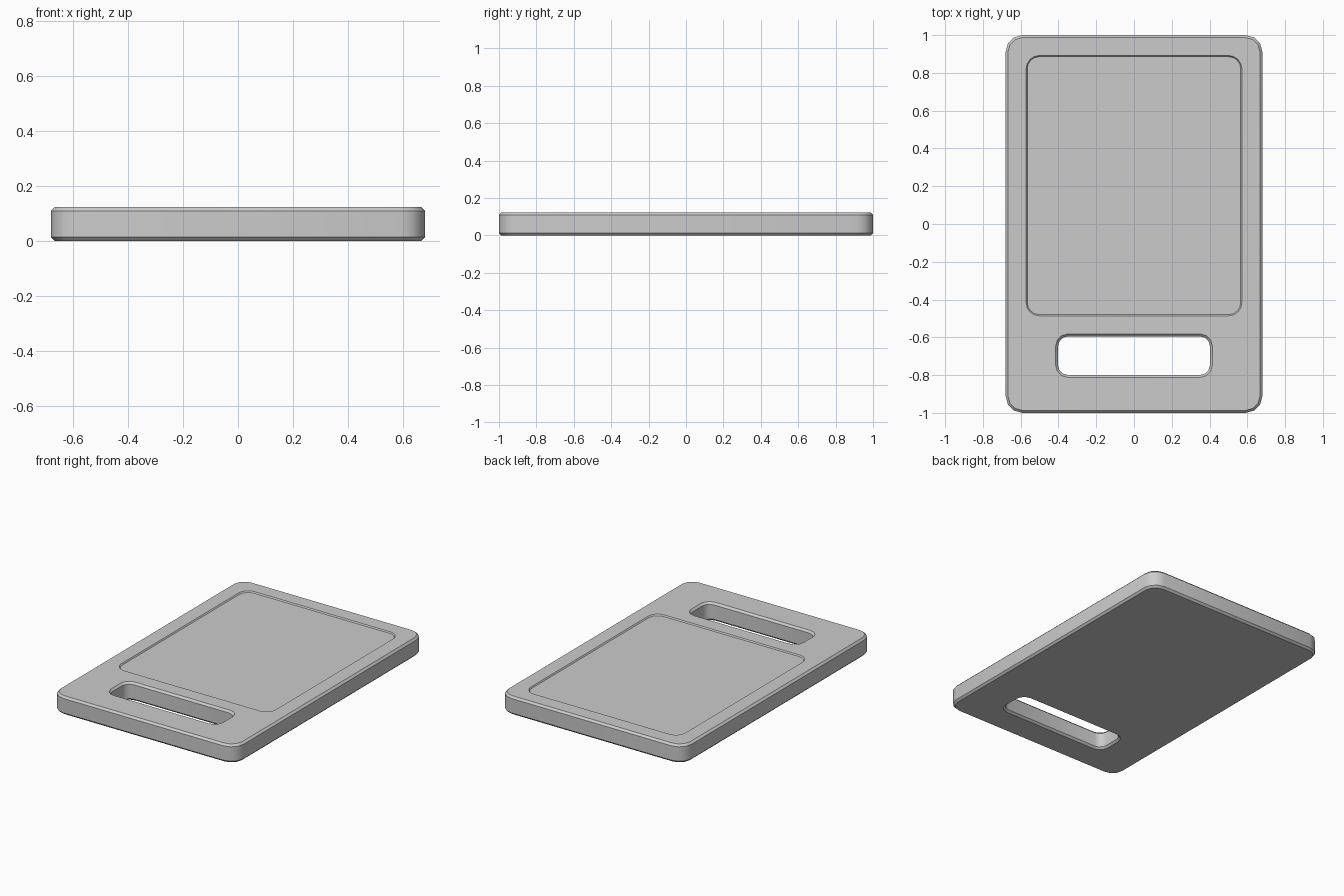
import bpy, bmesh, math

if "Cube" in bpy.data.objects:
    bpy.data.objects.remove(bpy.data.objects["Cube"])


def ring(bm, w, d, cy, r, z, seg=3):
    """Rounded rectangle of half-width w and half-depth d at height z."""
    verts = []
    for i, (sx, sy) in enumerate([(1, 1), (-1, 1), (-1, -1), (1, -1)]):
        for k in range(seg + 1):
            a = math.radians(90 * (i + k / seg))
            verts.append(bm.verts.new((sx * (w - r) + r * math.cos(a),
                                       cy + sy * (d - r) + r * math.sin(a), z)))
    return verts


def loft(name, w, d, cy, r, levels, seg=3):
    """Solid through stacked rounded rectangles; levels = (inset, z)."""
    bm = bmesh.new()
    rings = [ring(bm, w - i, d - i, cy, r - i, z, seg) for i, z in levels]
    bm.faces.new(rings[0])
    bm.faces.new(rings[-1])
    for a, b in zip(rings, rings[1:]):
        for k in range(len(a)):
            n = (k + 1) % len(a)
            bm.faces.new((a[k], a[n], b[n], b[k]))
    bmesh.ops.recalc_face_normals(bm, faces=bm.faces)
    mesh = bpy.data.meshes.new(name)
    bm.to_mesh(mesh)
    bm.free()
    obj = bpy.data.objects.new(name, mesh)
    bpy.context.collection.objects.link(obj)
    return obj


H, B = 0.122, 0.013

# board slab with chamfered rims
board = loft("cutting_board", 0.68, 1.0, 0, 0.09,
             [(B, 0), (0, B), (0, H - B), (B, H)])

# handle slot, flared at both faces to chamfer its rims
slot = loft("handle_slot_cutter", 0.415, 0.115, -0.697, 0.065,
            [(-0.01, -0.01), (0, 0), (B, B), (B, H - B), (0, H), (-0.01, H + 0.01)])

# shallow recessed cutting surface
recess = loft("recess_cutter", 0.571, 0.689, 0.203, 0.07,
              [(0.006, H - 0.008), (0, H), (0, H + 0.02)], seg=4)

for cutter in (slot, recess):
    mod = board.modifiers.new(cutter.name, 'BOOLEAN')
    mod.operation = 'DIFFERENCE'
    mod.solver = 'EXACT'
    mod.object = cutter

# apply the cuts and drop the helpers
bpy.context.view_layer.objects.active = board
board.select_set(True)
for name in [m.name for m in board.modifiers]:
    bpy.ops.object.modifier_apply(modifier=name)
for cutter in (slot, recess):
    bpy.data.objects.remove(cutter)
bpy.ops.object.shade_smooth_by_angle(angle=math.radians(32))
